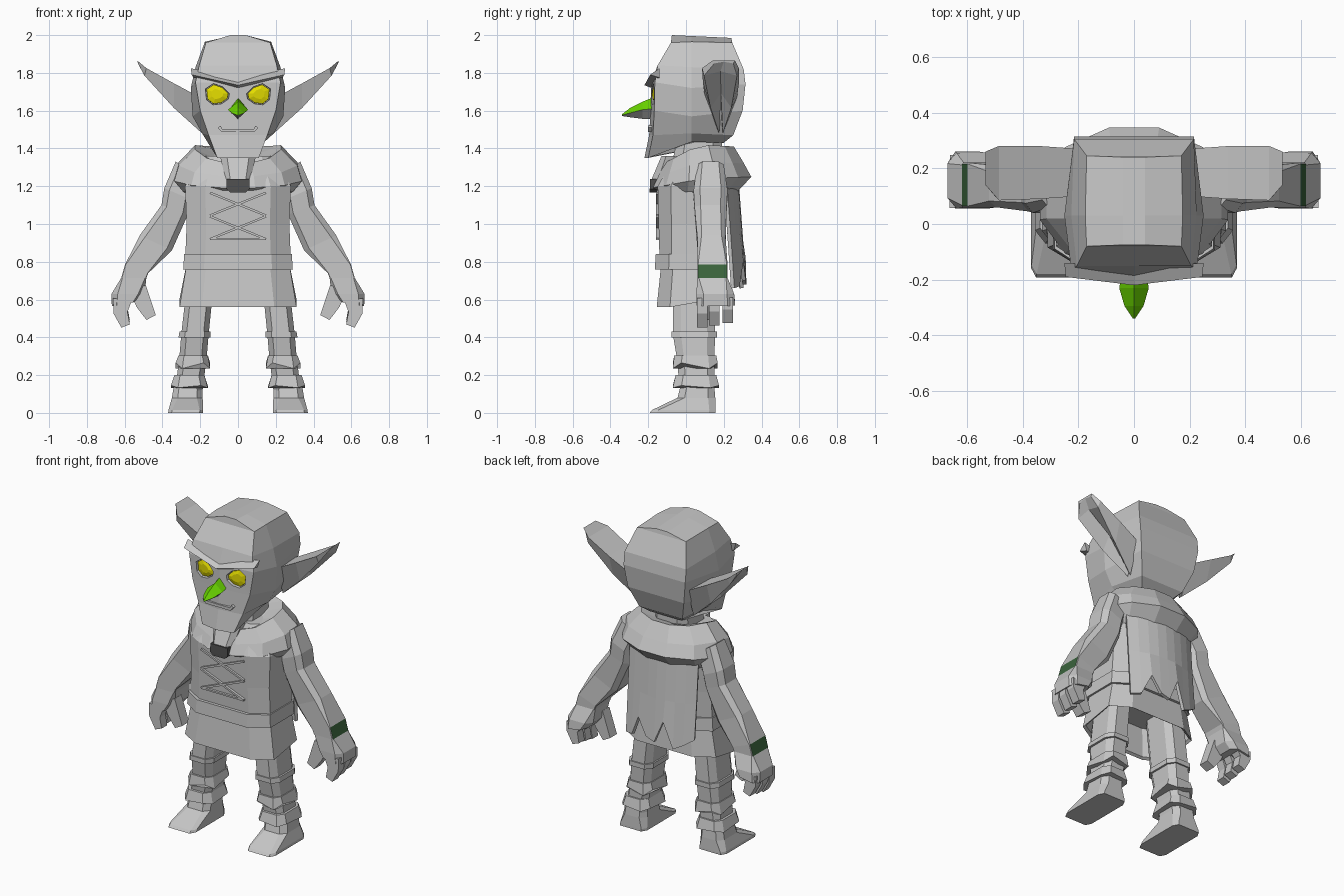
import bpy, bmesh, math
from mathutils import Vector

cube = bpy.data.objects.get("Cube")
if cube:
    bpy.data.objects.remove(cube, do_unlink=True)


def material(name, r, g, b):
    mat = bpy.data.materials.new(name)
    mat.use_nodes = True
    mat.diffuse_color = (r, g, b, 1)
    bsdf = next(n for n in mat.node_tree.nodes if n.type == 'BSDF_PRINCIPLED')
    bsdf.inputs["Base Color"].default_value = (r, g, b, 1)
    return mat


GREY = material("plain grey", .57, .57, .57)
SHADE = material("dark grey", .08, .08, .08)
GREEN = material("bright green", .14, .65, 0)
FOREST = material("forest green", .042, .125, .045)
YELLOW = material("yellow", .78, .72, 0)


def finish(name, bm, mats, rule=None):
    """Turn a bmesh into an object; rule(face) marks faces for the second colour."""
    bmesh.ops.recalc_face_normals(bm, faces=bm.faces)
    bm.normal_update()
    if rule:
        for face in bm.faces:
            face.material_index = int(rule(face))
    mesh = bpy.data.meshes.new(name)
    bm.to_mesh(mesh)
    bm.free()
    for mat in mats:
        mesh.materials.append(mat)
    obj = bpy.data.objects.new(name, mesh)
    bpy.context.collection.objects.link(obj)
    return obj


def loft(name, rings, side=1, mats=(GREY,), rule=None):
    """Skin a row of equal rings and cap both ends; side=-1 mirrors in x."""
    bm = bmesh.new()
    loops = [[bm.verts.new((p[0] * side, p[1], p[2])) for p in ring] for ring in rings]
    n = len(loops[0])
    for low, high in zip(loops, loops[1:]):
        for i in range(n):
            j = (i + 1) % n
            bm.faces.new((low[i], low[j], high[j], high[i]))
    bm.faces.new(loops[0])
    bm.faces.new(loops[-1])
    return finish(name, bm, mats, rule)


def section(outer, inner, y0, y1, cut=.62):
    """Cut-cornered box section between two (x, z) points and two depths."""
    o, i = Vector(outer), Vector(inner)
    mid, half = (o + i) / 2, (o - i) / 2
    corners = [(1, -cut), (1, cut), (cut, 1), (-cut, 1)]
    corners += [(-a, -b) for a, b in corners]
    return [((mid + half * a).x, (y0 + y1) / 2 + (y1 - y0) / 2 * b, (mid + half * a).y)
            for a, b in corners]


def level(z, x0, x1, y0, y1, cut=.62):
    return section((x1, z), (x0, z), y0, y1, cut)


def body(z, x, y0, y1, back_rise=0):
    return [(px, y, pz + back_rise * (y > .1)) for px, y, pz in level(z, -x, x, y0, y1)]


def bar(name, points, widths, depth, side=1, mats=(GREY,)):
    """Square bar along points that share one depth plane."""
    pts = [Vector(p) for p in points]
    y = Vector((0, 1, 0))
    rings = []
    for k, p in enumerate(pts):
        d = (pts[min(k + 1, len(pts) - 1)] - pts[max(k - 1, 0)]).normalized()
        u = d.cross(y) * widths[k]
        v = y * depth
        rings.append([p + u + v, p - u + v, p - u - v, p + u - v])
    return loft(name, rings, side, mats)


def jagged(ring, drop):
    return [(x, y, z - drop * (k % 2)) for k, (x, y, z) in enumerate(ring)]


# Head: front ridge, front corner, side point and back corner per level
def head_ring(ridge, xf, yf, zf, xm, zm, xb, yb, zb):
    half = [(xf, yf, zf), (xm, .03, zm), (xb, yb, zb)]
    return [(0, yf - ridge, zf)] + half + [(-x, y, z) for x, y, z in reversed(half)]


head = loft("head", [head_ring(*r) for r in (
    (0, .04, -.075, 2, .04, 1.995, .04, .24, 1.985),
    (0, .17, -.08, 1.96, .175, 1.965, .17, .245, 1.96),
    (0, .205, -.15, 1.84, .225, 1.83, .215, .305, 1.82),
    (.02, .225, -.165, 1.75, .25, 1.72, .215, .315, 1.74),
    (.02, .2, -.168, 1.6, .24, 1.57, .195, .3, 1.6),
    (.02, .155, -.175, 1.47, .19, 1.48, .15, .25, 1.47),
    (.02, .11, -.2, 1.35, .14, 1.435, .11, .2, 1.43))])

# Brow
outer = [(.25, -.14, 1.825), (.245, -.19, 1.79), (.235, -.14, 1.775)]
loft("brow", [outer, [(0, -.15, 1.765), (0, -.22, 1.735), (0, -.17, 1.715)],
              [(-x, y, z) for x, y, z in outer]])

# Nose: green above, grey below
def nose_ring(y, width, top, middle, bottom):
    return [(0, y, top), (width, y, middle), (0, y, bottom), (-width, y, middle)]


loft("nose", [nose_ring(-.18, .045, 1.667, 1.61, 1.555), nose_ring(-.23, .053, 1.648, 1.605, 1.557),
              nose_ring(-.295, .034, 1.615, 1.588, 1.565), nose_ring(-.34, .004, 1.58, 1.576, 1.572)],
     mats=(GREEN, GREY), rule=lambda f: f.normal.z < -.2)

# Mouth
bar("lower_lip", [(-.1, -.186, 1.515), (-.085, -.187, 1.495), (.085, -.187, 1.495),
                  (.1, -.186, 1.515)], [.009] * 4, .014)

# Neck, torso, belt and open skirt
loft("neck", [level(1.48, -.11, .11, -.04, .19), level(1.2, -.12, .12, -.1, .19)])
loft("chin_scarf", [level(1.36, -.095, .095, -.13, 0), level(1.23, -.065, .065, -.185, 0)])
loft("tunic", [body(1.36, .2, -.06, .18), body(1.2, .28, -.15, .22),
               body(1, .272, -.145, .21), body(.8, .28, -.14, .2)])
loft("belt", [body(.84, .285, -.16, .215), body(.76, .29, -.165, .22)])
loft("skirt", [body(.8, .27, -.13, .2), body(.56, .31, -.155, .215, .04),
               body(.57, .295, -.14, .2, .04), body(.74, .26, -.12, .18)])
bar("clasp", [(0, -.17, 1.237), (0, -.172, 1.185), (0, -.172, 1.167)], [.06, .06, .04], .02,
    mats=(SHADE,))

# Chest lacing
for z in (1.165, 1.04):
    for s in (-1, 1):
        bar("lace", [(-.148 * s, -.15, z), (.148 * s, -.15, z - .12)], [.006] * 2, .01)
bar("lace_end", [(-.148, -.148, .92), (.148, -.148, .92)], [.005] * 2, .01)

# Shoulder cowl: depth centre, radii, then heights at front, side and back
def cowl_ring(cy, rx, ry, front, side, back):
    ring = []
    for k in range(12):
        a = math.tau * (k + .5) / 12
        t = math.sin(a)
        z = side + ((back if t > 0 else front) - side) * abs(t)
        ring.append((rx * math.cos(a), cy + ry * t, z))
    return ring


loft("cowl", [cowl_ring(*r) for r in (
    (.08, .13, .14, 1.3, 1.37, 1.4),
    (.07, .235, .19, 1.32, 1.42, 1.41),
    (.08, .325, .235, 1.25, 1.33, 1.32),
    (.085, .35, .27, 1.19, 1.24, 1.25),
    (.06, .3, .2, 1.17, 1.17, 1.15))])

# Ragged cape on the back
bm = bmesh.new()
hem = [.73, .69, .66, .82, .68, .7, .8, .67, .66]
columns = []
for k, bottom in enumerate(hem):
    x = -.235 + .47 * k / (len(hem) - 1)
    curve = .06 * (x / .23) ** 2
    columns.append([bm.verts.new((x, y - curve, z)) for y, z in
                    ((.27, 1.22), (.29, .95), (.31, bottom))])
for a, b in zip(columns, columns[1:]):
    for k in range(2):
        bm.faces.new((a[k], b[k], b[k + 1], a[k + 1]))
cape = finish("cape", bm, (GREY,))
thick = cape.modifiers.new("thickness", 'SOLIDIFY')
thick.thickness = .02
thick.offset = 0

# Ear section: flat top, grooved underside
def ear_ring(x_top, top, x_low, low, y0, y1, pinch):
    mid = (y0 + y1) / 2
    return [(x_top, y0, top), (x_top, y1, top), (x_low, y1 - pinch, low),
            (x_low * .4 + x_top * .6, mid, low * .4 + top * .6), (x_low, y0 + pinch, low)]


# Eye outline, laid parallel to the sloping face
EYE = [(.165, 1.712), (.128, 1.737), (.085, 1.722), (.053, 1.69), (.058, 1.665),
       (.09, 1.643), (.13, 1.638), (.16, 1.662)]


def eye_ring(size, depth):
    return [(.11 + (x - .11) * size, depth - .186 + .09 * x, 1.69 + (z - 1.69) * size)
            for x, z in EYE]


# Paired parts
for side, tag in ((1, "left"), (-1, "right")):
    loft(tag + "_ear", [ear_ring(.2, 1.67, .19, 1.48, .1, .27, .075),
                        ear_ring(.34, 1.745, .34, 1.615, .09, .28, .04),
                        ear_ring(.485, 1.825, .495, 1.785, .085, .28, .01),
                        ear_ring(.533, 1.865, .53, 1.85, .14, .26, .01)], side)

    # Eye set into a socket
    cutter = loft(tag + "_socket_cutter", [eye_ring(1.22, -.04), eye_ring(1.1, .02)], side)
    cutter.hide_render = True
    socket = head.modifiers.new(tag + "_socket", 'BOOLEAN')
    socket.operation = 'DIFFERENCE'
    socket.object = cutter
    loft(tag + "_eye", [eye_ring(1.05, .03), eye_ring(1.02, .01), eye_ring(.55, .002)], side,
         (YELLOW,))

    # Arm, with a green patch outside the wrist
    loft(tag + "_arm", [section(*r) for r in (
        ((.33, 1.33), (.2, 1.25), .06, .2),
        ((.39, 1.19), (.25, 1.13), .04, .22),
        ((.405, 1.1), (.265, 1.05), .045, .215),
        ((.52, .94), (.35, .86), .06, .21, .7),
        ((.598, .785), (.475, .74), .06, .22, .95),
        ((.618, .715), (.485, .715), .06, .22, .95))], side, (GREY, FOREST),
        lambda f: f.normal.x * side > .5 and abs(f.normal.y) < .3
        and .7 < f.calc_center_median().z < .78)
    loft(tag + "_palm", [section((.618, .715), (.485, .715), .06, .22, .9),
                         section((.67, .63), (.495, .63), .055, .255),
                         section((.668, .565), (.53, .59), .055, .26)], side)
    for k, y in enumerate((.085, .15, .22)):
        rise = .012 * k
        bar(tag + "_finger", [(.612, y, .6), (.622, y, .53 + rise), (.595, y, .46 + rise)],
            [.05, .037, .024], .028, side)
    bar(tag + "_thumb", [(.53, .1, .66), (.5, .1, .58), (.46, .1, .505)],
        [.045, .042, .028], .034, side)

    # Leg, wrappings and foot
    loft(tag + "_leg", [level(*r) for r in (
        (.77, .12, .26, -.07, .15), (.42, .155, .3, -.07, .155),
        (.3, .165, .31, -.05, .15), (.1, .19, .335, -.03, .15))], side)
    loft(tag + "_knee_band", [level(.43, .145, .31, -.077, .163),
                              level(.4, .145, .315, -.077, .163)], side)
    loft(tag + "_shin_wrap", [level(.305, .16, .315, -.062, .16),
                              jagged(level(.265, .147, .33, -.07, .168), .03)], side)
    loft(tag + "_ankle_wrap", [level(.2, .178, .337, -.055, .16),
                               jagged(level(.145, .16, .355, -.07, .175), .012)], side)
    loft(tag + "_foot", [level(*r) for r in (
        (.14, .19, .34, -.03, .15), (.08, .187, .35, -.045, .155),
        (.015, .184, .368, -.18, .157, .8), (0, .184, .37, -.192, .157, .8))], side)
